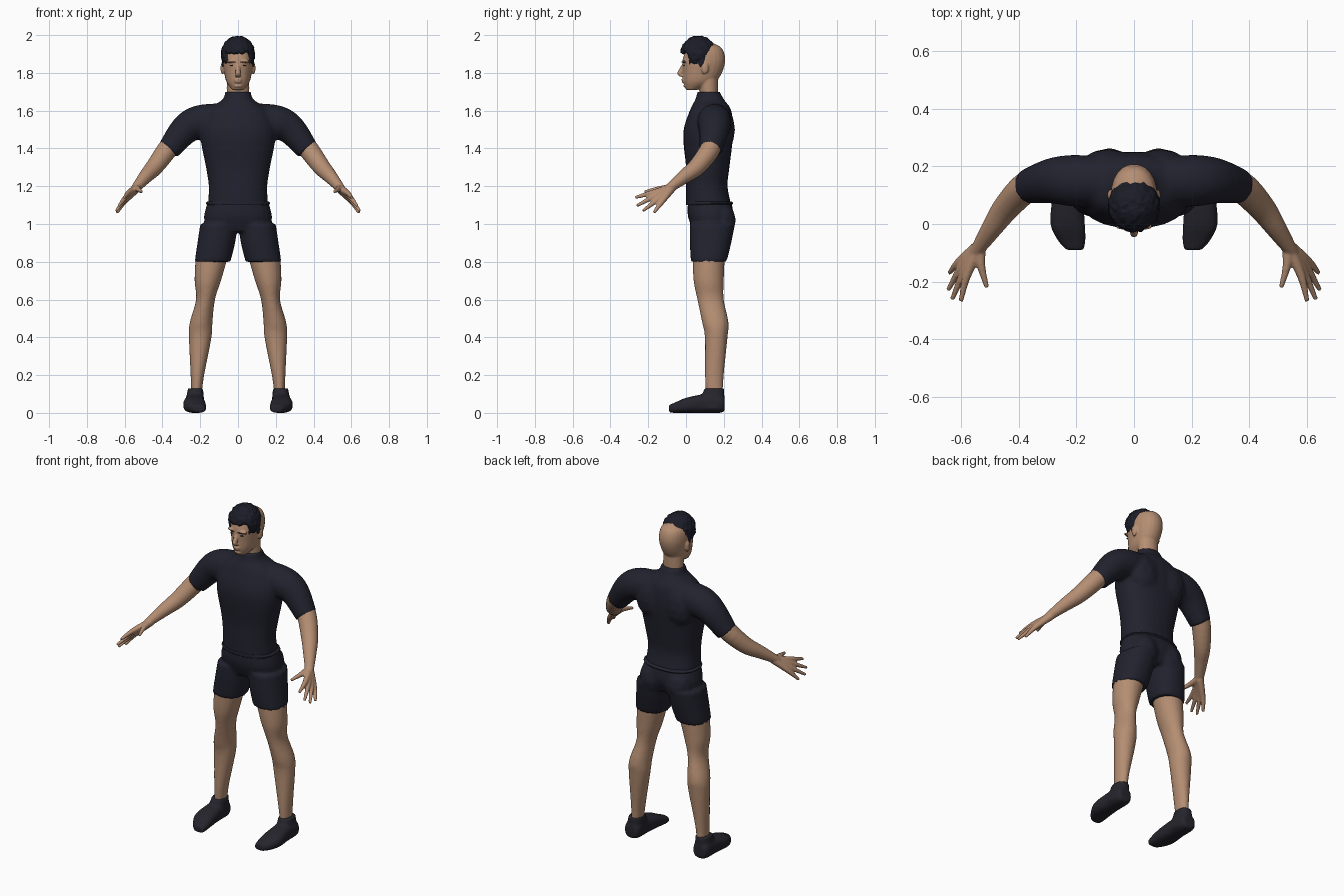
import bpy, bmesh, math, random
from mathutils import Vector, Matrix

random.seed(4)
cube = bpy.data.objects.get("Cube")
if cube:
    bpy.data.objects.remove(cube)

UP, BACK = Vector((0, 0, 1)), Vector((0, 1, 0))
SIDES = {"left": 1, "right": -1}


def material(name, *color):
    mat = bpy.data.materials.new(name)
    mat.use_nodes = True
    mat.diffuse_color = (*color, 1)
    shader = mat.node_tree.nodes["Principled BSDF"]
    shader.inputs["Base Color"].default_value = mat.diffuse_color
    return mat


skin = material("skin", 0.46, 0.27, 0.17)
cloth = material("dark_navy_cloth", 0.016, 0.016, 0.028)
shoe_cloth = material("shoe_charcoal", 0.019, 0.018, 0.026)
hair_dark = material("black_hair", 0.011, 0.012, 0.02)


def spline(rows, steps=4):
    """Smooth curve through rows of any number of values."""
    keys = [rows[0], *rows, rows[-1]]
    result = []
    for before, start, end, after in zip(keys, keys[1:], keys[2:], keys[3:]):
        leave, arrive = (end - before) / 2, (after - start) / 2
        for k in range(steps):
            t = k / steps
            ease = t * t * (3 - 2 * t)
            bend = leave * (t * (1 - t) ** 2) - arrive * (t * t * (1 - t))
            result.append(start.lerp(end, ease) + bend)
    return result + [rows[-1]]


def tube(bm, rows, axis=None, ref=BACK, power=2.0, side=1, count=24):
    """Closed loft through rows of (x, y, z, radius) or (x, y, z, radius_u, radius_v)."""
    rows = spline([Vector((side * r[0], r[1], r[2], r[3], r[-1])) for r in rows])
    points = [Vector(row[:3]) for row in rows]
    last = len(rows) - 1
    rings = []
    for i, row in enumerate(rows):
        tangent = axis or (points[min(i + 1, last)] - points[max(i - 1, 0)]).normalized()
        u = tangent.cross(ref).normalized()
        v = tangent.cross(u)
        ring = []
        for k in range(count):
            angle = math.tau * k / count
            c, s = math.cos(angle), math.sin(angle)
            across = math.copysign(abs(c) ** (2 / power), c) * row[3]
            along = math.copysign(abs(s) ** (2 / power), s) * row[4]
            ring.append(bm.verts.new(points[i] + u * across + v * along))
        rings.append(ring)
    for lower, upper in zip(rings, rings[1:]):
        for k in range(count):
            bm.faces.new((lower[k - 1], lower[k], upper[k], upper[k - 1]))
    bm.faces.new(rings[0])
    bm.faces.new(rings[-1])


def slab(bm, rows, power=2.0):
    """Upright loft through rows of (z, half_width, y_front, y_back)."""
    tube(bm, [(0, (front + back) / 2, z, width, (back - front) / 2)
              for z, width, front, back in rows], UP, power=power)


def blob(bm, center, radii, detail=2):
    matrix = Matrix.Translation(center) @ Matrix.Diagonal((*radii, 1))
    bmesh.ops.create_icosphere(bm, subdivisions=detail, radius=1, matrix=matrix)


def finish(name, bm, mat, voxel=None, smooth=4):
    """Make the object, fusing overlapping volumes into one smooth surface."""
    bmesh.ops.recalc_face_normals(bm, faces=bm.faces)
    for face in bm.faces:
        face.smooth = True
    mesh = bpy.data.meshes.new(name)
    bm.to_mesh(mesh)
    bm.free()
    mesh.materials.append(mat)
    obj = bpy.data.objects.new(name, mesh)
    bpy.context.collection.objects.link(obj)
    if voxel:
        fuse = obj.modifiers.new("fuse", "REMESH")
        fuse.mode = "VOXEL"
        fuse.voxel_size = voxel
        fuse.use_smooth_shade = True
        soften = obj.modifiers.new("soften", "SMOOTH")
        soften.factor = 0.5
        soften.iterations = smooth


# Shirt: torso, collar, short sleeves and shoulder blades
bm = bmesh.new()
slab(bm, [(1.1, .16, 0, .24), (1.2, .155, 0, .22), (1.3, .17, 0, .23),
          (1.48, .2, -.015, .25), (1.6, .16, .02, .24), (1.66, .08, .05, .2),
          (1.7, .07, .06, .18)], power=2.3)
for side in SIDES.values():
    tube(bm, [(.07, .15, 1.56, .08), (.2, .15, 1.54, .09), (.28, .15, 1.5, .08),
              (.37, .13, 1.39, .06)], side=side)
    blob(bm, (side * .09, .2, 1.5), (.1, .06, .12))
finish("shirt", bm, cloth, .01, 6)

# Shorts: pelvis, thighs and seat
bm = bmesh.new()
slab(bm, [(1.12, .16, .01, .24), (1.04, .18, .01, .25), (.96, .17, .04, .22)], power=2.3)
for side in SIDES.values():
    tube(bm, [(.1, .14, 1, .1, .12), (.115, .13, .9, .1, .11), (.135, .12, .8, .095)],
         UP, side=side, power=2.2)
    blob(bm, (side * .085, .185, 1.02), (.085, .08, .1))
finish("shorts", bm, cloth, .01, 5)

# Rolled hem where shirt meets shorts
bm = bmesh.new()
slab(bm, [(1.1, .16, 0, .24), (1.11, .17, 0, .25), (1.12, .16, 0, .24)], power=2.3)
finish("waist_hem", bm, cloth)

for label, side in SIDES.items():
    # Bare leg with knee and calf
    bm = bmesh.new()
    tube(bm, [(.14, .12, .82, .085), (.16, .12, .7, .07, .08), (.172, .13, .6, .05, .07),
              (.195, .155, .48, .06, .07), (.2, .16, .4, .06), (.215, .15, .2, .036, .05),
              (.22, .15, .1, .028, .045)], UP, side=side)
    finish(label + "_leg", bm, skin, .009, 3)

    # Slip-on shoe
    bm = bmesh.new()
    tube(bm, [(.23, .205, .045, .035), (.23, .18, .05, .05), (.23, .1, .05, .053, .05),
              (.23, 0, .04, .06, .04), (.215, -.06, .027, .047, .027),
              (.205, -.09, .022, .03, .02)], BACK, UP, 2.6, side)
    tube(bm, [(.23, .13, .02, .055, .075), (.225, .15, .13, .04, .052)],
         UP, side=side, power=2.4)
    finish(label + "_shoe", bm, shoe_cloth, .008, 4)

    # Bare arm, palm, fingers and thumb
    bm = bmesh.new()
    tube(bm, [(.31, .14, 1.47, .05), (.37, .13, 1.4, .054), (.44, .06, 1.305, .047),
              (.49, -.01, 1.25, .037), (.55, -.1, 1.18, .022)], side=side)
    knuckles = Vector((.58, -.18, 1.165)), Vector((.605, -.13, 1.115))
    tips = Vector((.6, -.268, 1.14)), Vector((.64, -.17, 1.06))
    digits = [(Vector((.53, -.145, 1.185)), Vector((.51, -.22, 1.17)))]
    for finger in range(4):
        t = finger / 3
        reach = Vector((.02, -.03, -.02)) * math.sin(math.pi * t)
        digits.append((knuckles[0].lerp(knuckles[1], t), tips[0].lerp(tips[1], t) + reach))
    for knuckle, tip in digits:
        tube(bm, [(.535, -.075, 1.19, .023), (*knuckle, .015), (*tip, .008)],
             side=side, count=12)
    finish(label + "_arm", bm, skin, .005, 3)

# Head: neck, skull, nose, lips, chin, brow ridge and ears
bm = bmesh.new()
slab(bm, [(1.64, .06, .08, .17), (1.8, .06, .06, .17)])
slab(bm, [(1.71, .03, 0, .06), (1.75, .06, -.013, .15), (1.8, .073, -.017, .19),
          (1.87, .081, -.018, .208), (1.93, .068, .01, .19), (1.96, .02, .07, .14)],
     power=2.15)
tube(bm, [(0, -.01, 1.85, .008), (0, -.032, 1.8, .014), (0, -.02, 1.78, .014)], UP)
for z, depth in ((1.765, -.014), (1.753, -.012), (1.73, -.004)):
    blob(bm, (0, depth, z), (.022, .011, .007))
for side in SIDES.values():
    blob(bm, (side * .036, -.008, 1.862), (.03, .013, .008))
    blob(bm, (side * .082, .1, 1.825), (.011, .02, .034))
finish("head", bm, skin, .005, 3)

# Eyebrows and eyes
brows, eyes = bmesh.new(), bmesh.new()
for side in SIDES.values():
    for k in range(6):
        center = (side * (.016 + k * .008), k * k / 2000 - .02, 1.858)
        blob(brows, center, (.004, .004, .003), 1)
    blob(eyes, (side * .034, -.011, 1.84), (.011, .005, .003))
finish("eyebrows", brows, hair_dark)
finish("eyes", eyes, hair_dark)

# Curly hair: a shell of locks over the front and crown, with sideburns
bm = bmesh.new()
total = 520
golden_turn = math.pi * (3 - math.sqrt(5))
for i in range(total):
    height = 1 - 2 * i / total
    reach, turn = math.sqrt(1 - height * height), i * golden_turn
    lock = Vector((.078 * reach * math.cos(turn), .066 + .084 * reach * math.sin(turn),
                   1.9 + .084 * height))
    hairline = 1.91 if lock.y < .02 else 1.845
    nape = .125 + .3 * (lock.z - 1.9)
    if lock.z > hairline and lock.y < nape:
        size = random.uniform(.011, .018)
        blob(bm, lock, (size, size, size), 1)
for side in SIDES.values():
    blob(bm, (side * .077, .085, 1.85), (.01, .017, .025))
finish("hair", bm, hair_dark, .0045, 1)
